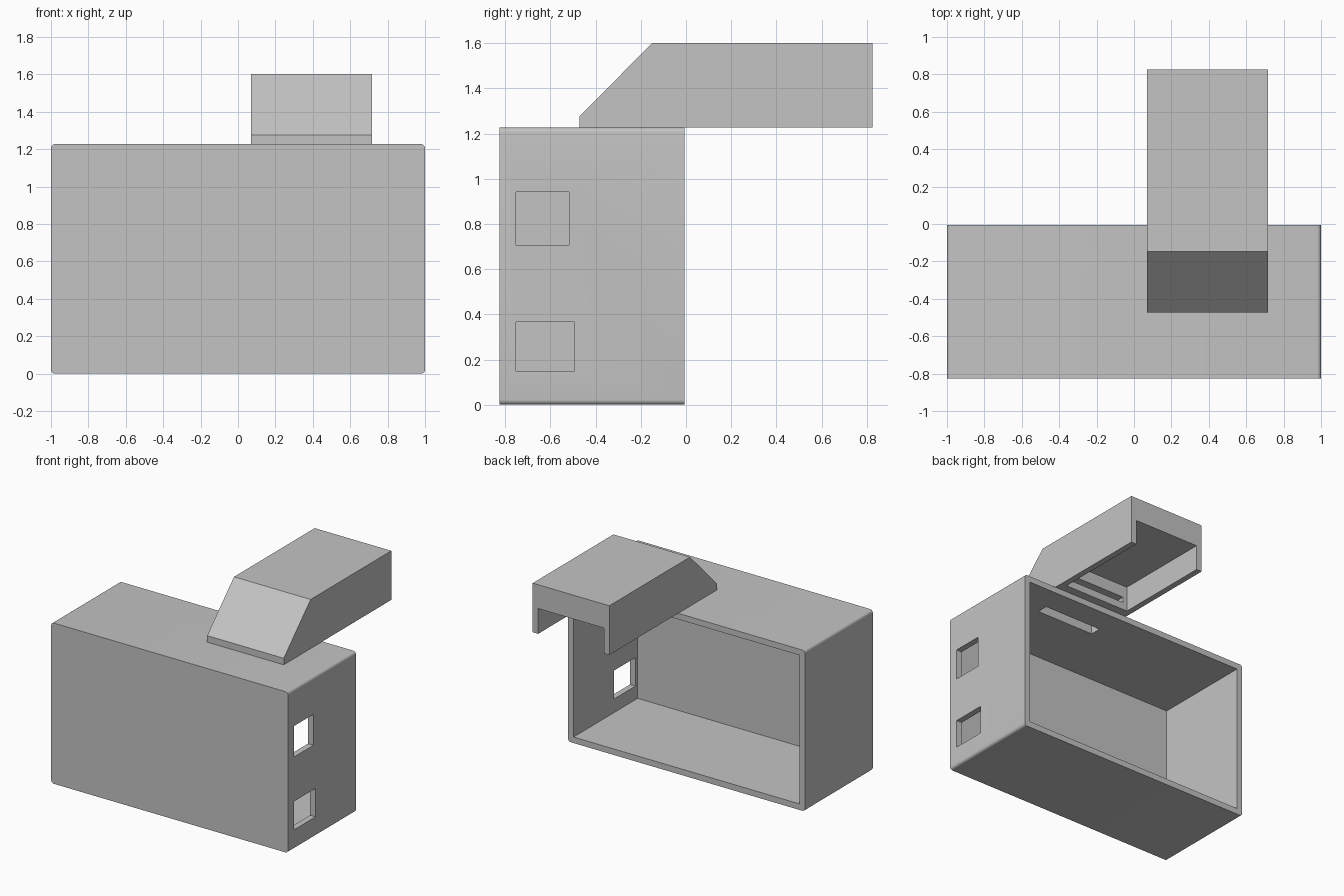
import bpy
import bmesh
import math

old = bpy.data.objects.get("Cube")
if old:
    bpy.data.objects.remove(old, do_unlink=True)

grey = bpy.data.materials.new("light grey")
grey.use_nodes = True
grey.diffuse_color = (0.55, 0.55, 0.55, 1)
grey.node_tree.nodes["Principled BSDF"].inputs["Base Color"].default_value = (0.55, 0.55, 0.55, 1)


def extrude_profile(name, points, axis, start, end):
    """Extrude a closed profile along x (points are y, z) or y (points are x, z)."""
    bm = bmesh.new()
    verts = [bm.verts.new((start, a, b) if axis == "x" else (a, start, b)) for a, b in points]
    face = bm.faces.new(verts)
    moved = bmesh.ops.extrude_face_region(bm, geom=[face])["geom"]
    offset = (end - start, 0, 0) if axis == "x" else (0, end - start, 0)
    bmesh.ops.translate(bm, vec=offset, verts=[g for g in moved if isinstance(g, bmesh.types.BMVert)])
    bmesh.ops.recalc_face_normals(bm, faces=bm.faces)
    mesh = bpy.data.meshes.new(name)
    bm.to_mesh(mesh)
    bm.free()
    obj = bpy.data.objects.new(name, mesh)
    bpy.context.collection.objects.link(obj)
    obj.data.materials.append(grey)
    return obj


def cut_block(target, x, y, z):
    """Subtract a rectangular block given by its x, y and z ranges."""
    cutter = extrude_profile("cutter", [(y[0], z[0]), (y[1], z[0]), (y[1], z[1]), (y[0], z[1])], "x", *x)
    cutter.hide_render = True
    mod = target.modifiers.new("cut", "BOOLEAN")
    mod.operation = "DIFFERENCE"
    mod.solver = "EXACT"
    mod.object = cutter
    bpy.context.view_layer.objects.active = target
    bpy.ops.object.modifier_apply(modifier=mod.name)
    bpy.data.objects.remove(cutter, do_unlink=True)


def rounded_rect(half_width, height, radius, steps=6):
    points = []
    for i, (cx, cz) in enumerate([(1, 1), (-1, 1), (-1, 0), (1, 0)]):
        for s in range(steps + 1):
            a = math.radians(90) * (i + s / steps)
            points.append((cx * (half_width - radius) + radius * math.cos(a),
                           (height - radius if cz else radius) + radius * math.sin(a)))
    return points


HEIGHT, FRONT, BACK, WALL = 1.227, -0.825, -0.006, 0.046
SLOT_X = (0.15, 0.64)
SLOT_Y = (-0.285, -0.2)

# Housing, open at the back
housing = extrude_profile("housing", rounded_rect(1, HEIGHT, 0.022), "y", FRONT, BACK)
cut_block(housing, (WALL - 1, 1 - WALL), (FRONT + WALL, 0.2), (WALL, HEIGHT - WALL))

# Two side ports and the cable slot in the roof
cut_block(housing, (0.9, 1.1), (-0.753, -0.519), (0.706, 0.942))
cut_block(housing, (0.9, 1.1), (-0.753, -0.493), (0.15, 0.367))
cut_block(housing, SLOT_X, SLOT_Y, (1.1, 1.3))

# Overhanging hood with a sloped front
profile = [(-0.472, HEIGHT), (-0.472, 1.277), (-0.148, 1.602), (0.825, 1.602), (0.825, HEIGHT)]
hood = extrude_profile("hood", profile, "x", 0.07, 0.717)

# Channel below the hood, joined by a cable passage to the roof slot
cut_block(hood, (0.07 + WALL, 0.717 - WALL), (0.06, 1), (1.1, 1.42))
cut_block(hood, SLOT_X, (SLOT_Y[0], 0.1), (1.283, 1.327))
cut_block(hood, SLOT_X, SLOT_Y, (1.1, 1.3))

# Smooth only the rounded housing edges
bpy.ops.object.select_all(action="DESELECT")
for part in (housing, hood):
    part.select_set(True)
bpy.context.view_layer.objects.active = housing
bpy.ops.object.shade_smooth_by_angle(angle=math.radians(25))
